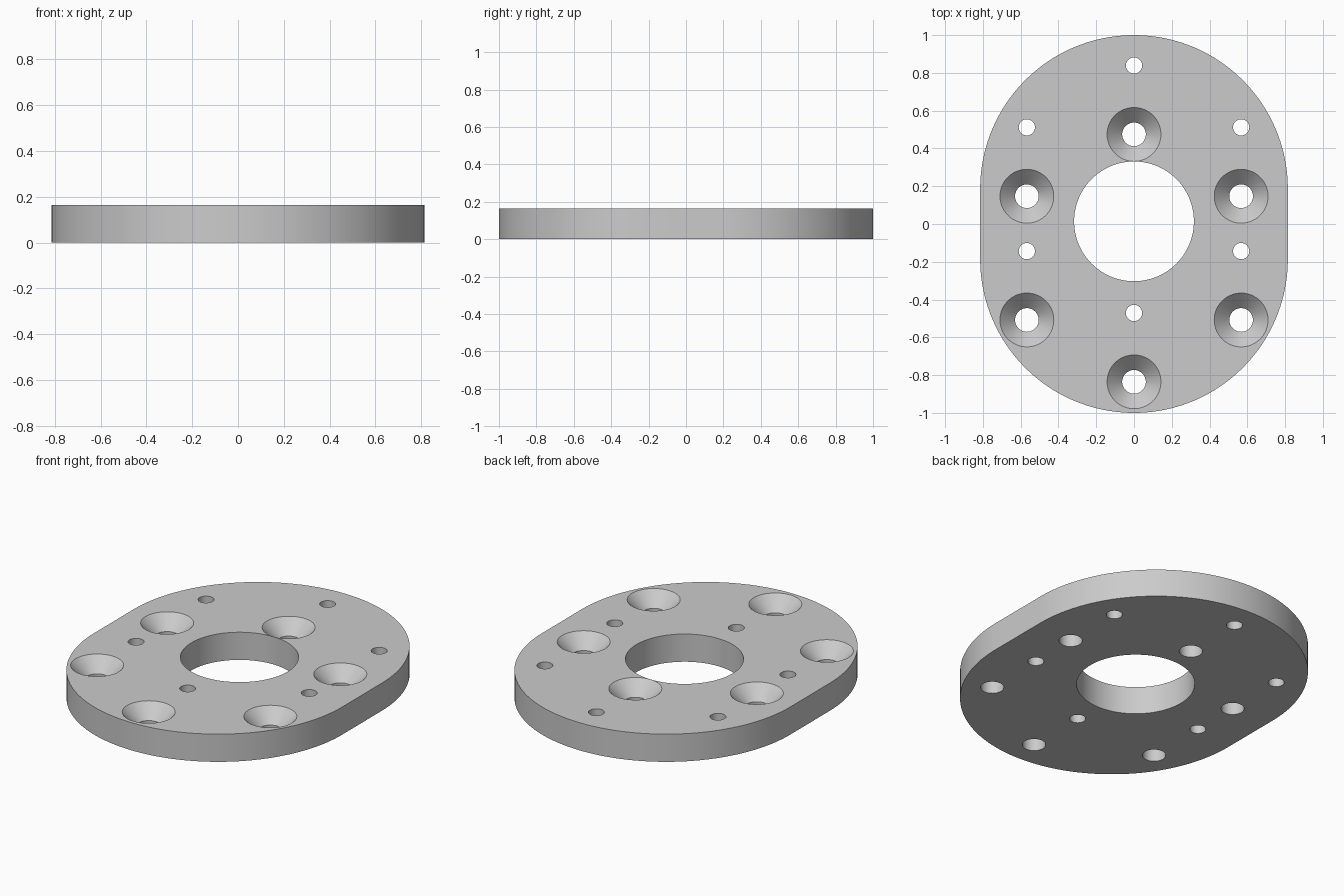
import bpy, bmesh, math

if "Cube" in bpy.data.objects:
    bpy.data.objects.remove(bpy.data.objects["Cube"], do_unlink=True)

THICK = 0.164      # plate thickness
END_R = 0.8145     # radius of the rounded ends
OFFSET = 1 - END_R # distance of each end's centre from the middle
BOLT_R = 0.655     # radius of both hole circles


def make_object(name, bm):
    bmesh.ops.recalc_face_normals(bm, faces=bm.faces)
    mesh = bpy.data.meshes.new(name)
    bm.to_mesh(mesh)
    bm.free()
    obj = bpy.data.objects.new(name, mesh)
    bpy.context.collection.objects.link(obj)
    return obj


def add_turned(bm, x, y, profile, segments=64):
    """Closed round solid from (radius, height) pairs, bottom to top."""
    rings = []
    for r, z in profile:
        angles = [2 * math.pi * i / segments for i in range(segments)]
        rings.append([bm.verts.new((x + r * math.cos(a), y + r * math.sin(a), z))
                      for a in angles])
    for low, high in zip(rings, rings[1:]):
        for i in range(segments):
            j = (i + 1) % segments
            bm.faces.new((low[i], low[j], high[j], high[i]))
    bm.faces.new(rings[0][::-1])
    bm.faces.new(rings[-1])


def hexagon(cy):
    for k in range(6):
        a = math.pi / 2 + k * math.pi / 3
        yield BOLT_R * math.cos(a), cy + BOLT_R * math.sin(a)


# Plate: two half circles joined by straight sides, extruded upward
bm = bmesh.new()
steps = 80
outline = []
for start, cy in ((0, OFFSET), (math.pi, -OFFSET)):
    for i in range(steps + 1):
        a = start + math.pi * i / steps
        outline.append(bm.verts.new((END_R * math.cos(a), cy + END_R * math.sin(a), 0)))
base = bm.faces.new(outline)
top = bmesh.ops.extrude_face_region(bm, geom=[base], use_keep_orig=True)
bmesh.ops.translate(bm, vec=(0, 0, THICK),
                    verts=[v for v in top["geom"] if isinstance(v, bmesh.types.BMVert)])
plate = make_object("mounting_plate", bm)

# Cutter for the central bore
bm = bmesh.new()
add_turned(bm, 0, 0.014, [(0.317, -0.05), (0.317, THICK + 0.05)], 128)
bore = make_object("bore_cutter", bm)

# Cutter for the small plain holes and the countersunk screw holes
bm = bmesh.new()
for x, y in hexagon(0.184):
    add_turned(bm, x, y, [(0.043, -0.05), (0.043, THICK + 0.05)], 48)
for x, y in hexagon(-0.1805):
    add_turned(bm, x, y, [(0.0625, -0.05), (0.0625, THICK - 0.08),
                          (0.1475, THICK + 0.005)])
screws = make_object("screw_hole_cutter", bm)

# Cut the holes, then discard the cutters
bpy.ops.object.select_all(action='DESELECT')
bpy.context.view_layer.objects.active = plate
plate.select_set(True)
for cutter in (bore, screws):
    cutter.hide_render = True
    mod = plate.modifiers.new(cutter.name, 'BOOLEAN')
    mod.operation = 'DIFFERENCE'
    mod.solver = 'EXACT'
    mod.object = cutter
    bpy.ops.object.modifier_apply(modifier=mod.name)
    bpy.data.objects.remove(cutter, do_unlink=True)

# Plain grey metal
grey = bpy.data.materials.new("light_grey_metal")
grey.use_nodes = True
colour = (0.6, 0.6, 0.6, 1)
grey.diffuse_color = colour
grey.node_tree.nodes["Principled BSDF"].inputs["Base Color"].default_value = colour
plate.data.materials.clear()
plate.data.materials.append(grey)

bpy.ops.object.shade_smooth_by_angle(angle=math.radians(30))
